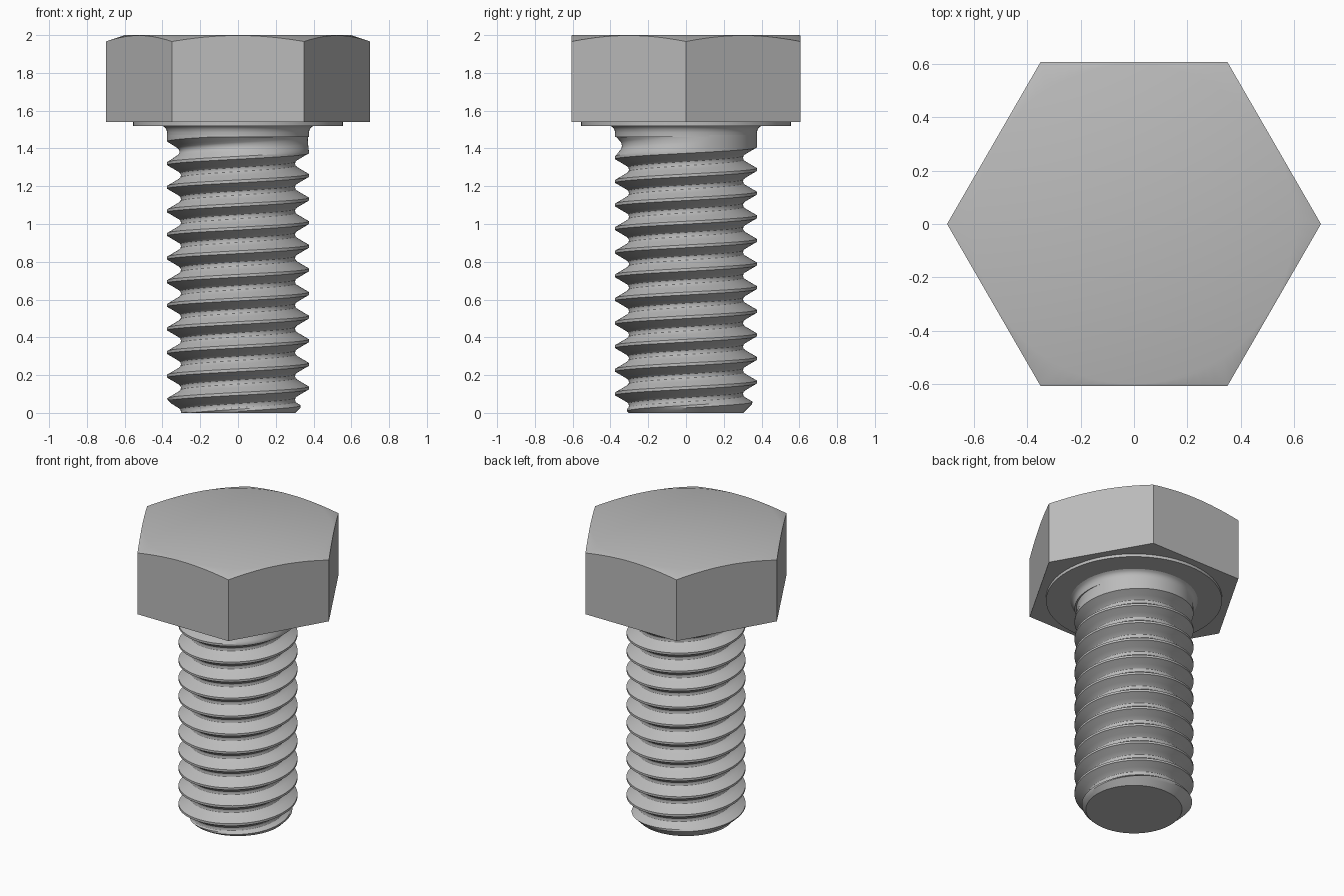
import bpy
import bmesh
from math import pi, cos, sin, radians

cube = bpy.data.objects.get("Cube")
if cube:
    bpy.data.objects.remove(cube, do_unlink=True)

steel = bpy.data.materials.new("grey steel")
steel.use_nodes = True
STEEL = (0.5, 0.5, 0.5, 1)
steel.diffuse_color = STEEL
steel.node_tree.nodes["Principled BSDF"].inputs["Base Color"].default_value = STEEL


def loft(name, rings, closed_top=True):
    """Skin a stack of rings, cap both ends and shade by angle."""
    bm = bmesh.new()
    loops = [[bm.verts.new(p) for p in ring] for ring in rings]
    n = len(rings[0])
    for low, high in zip(loops, loops[1:]):
        for i in range(n):
            j = (i + 1) % n
            bm.faces.new((low[i], low[j], high[j], high[i]))
    bm.faces.new(loops[0][::-1])
    bm.faces.new(loops[-1])
    finish(name, bm)


def finish(name, bm):
    bmesh.ops.remove_doubles(bm, verts=bm.verts, dist=0.0004)
    bmesh.ops.recalc_face_normals(bm, faces=bm.faces)
    mesh = bpy.data.meshes.new(name)
    bm.to_mesh(mesh)
    bm.free()
    mesh.materials.append(steel)
    obj = bpy.data.objects.new(name, mesh)
    bpy.context.collection.objects.link(obj)
    bpy.ops.object.select_all(action='DESELECT')
    obj.select_set(True)
    bpy.context.view_layer.objects.active = obj
    bpy.ops.object.shade_smooth_by_angle(angle=radians(30))


def polar(r, a, z):
    return (r * cos(a), r * sin(a), z)


# Hexagonal head with a conical chamfer on its top corners
FLAT, TOP, CHAMFER_R = 0.606, 2.0, 0.6
angles = [2 * pi * i / 96 for i in range(96)]
hexagon = [FLAT / cos(a % (pi / 3) - pi / 6) for a in angles]
loft("hex_head", [
    [polar(r, a, 1.54) for r, a in zip(hexagon, angles)],
    [polar(r, a, TOP - 0.34 * (r - CHAMFER_R)) for r, a in zip(hexagon, angles)],
    [polar(CHAMFER_R, a, TOP) for a in angles],
])

# Thin round bearing face under the head
loft("washer_face", [[polar(0.555, a, z) for a in angles] for z in (1.52, 1.545)])

# Threaded shank: a helical profile, cut by the tip chamfer, fading into the neck
CREST, TIP, PITCH, NECK = 0.375, 0.303, 0.125, 1.47
CREST_AT_ZERO = 0.007
SIDES = 96
# (share of one pitch, depth below the crest), starting at the crest
PROFILE = [(0, 0), (0.06, 0), (0.16, 0.022), (0.26, 0.043), (0.35, 0.062),
           (0.41, 0.07), (0.5, 0.073), (0.59, 0.07), (0.65, 0.062),
           (0.74, 0.043), (0.84, 0.022), (0.94, 0)]


def thread_point(row, i):
    a = 2 * pi * i / SIDES
    turn, k = divmod(row, len(PROFILE))
    share, depth = PROFILE[k]
    base = CREST_AT_ZERO + PITCH * (turn + i / SIDES)
    groove = base + PITCH / 2
    fade = min(1, max(0, (1.45 - groove) / 0.075))
    z = min(NECK, max(0, base + PITCH * share))
    r = min(CREST - depth * fade, TIP + z)
    return polar(r, a, z)


bm = bmesh.new()
first, last = -2 * len(PROFILE), 13 * len(PROFILE)
columns = [[bm.verts.new(thread_point(row, i)) for row in range(first, last)]
           for i in range(SIDES + 1)]
for left, right in zip(columns, columns[1:]):
    for k in range(len(left) - 1):
        quad = (left[k], right[k], right[k + 1], left[k + 1])
        if len({tuple(round(c, 4) for c in v.co) for v in quad}) > 2:
            bm.faces.new(quad)
bm.faces.new([bm.verts.new(polar(TIP, 2 * pi * i / SIDES, 0)) for i in reversed(range(SIDES))])
loose = [v for v in bm.verts if not v.link_faces]
bmesh.ops.delete(bm, geom=loose, context='VERTS')
finish("threaded_shank", bm)

# Plain neck with a small fillet where it meets the head
loft("neck_fillet", [[polar(r, a, z) for a in angles] for r, z in
                     ((CREST, 1.46), (CREST, 1.485), (0.38, 1.502),
                      (0.39, 1.514), (0.405, 1.522))])
